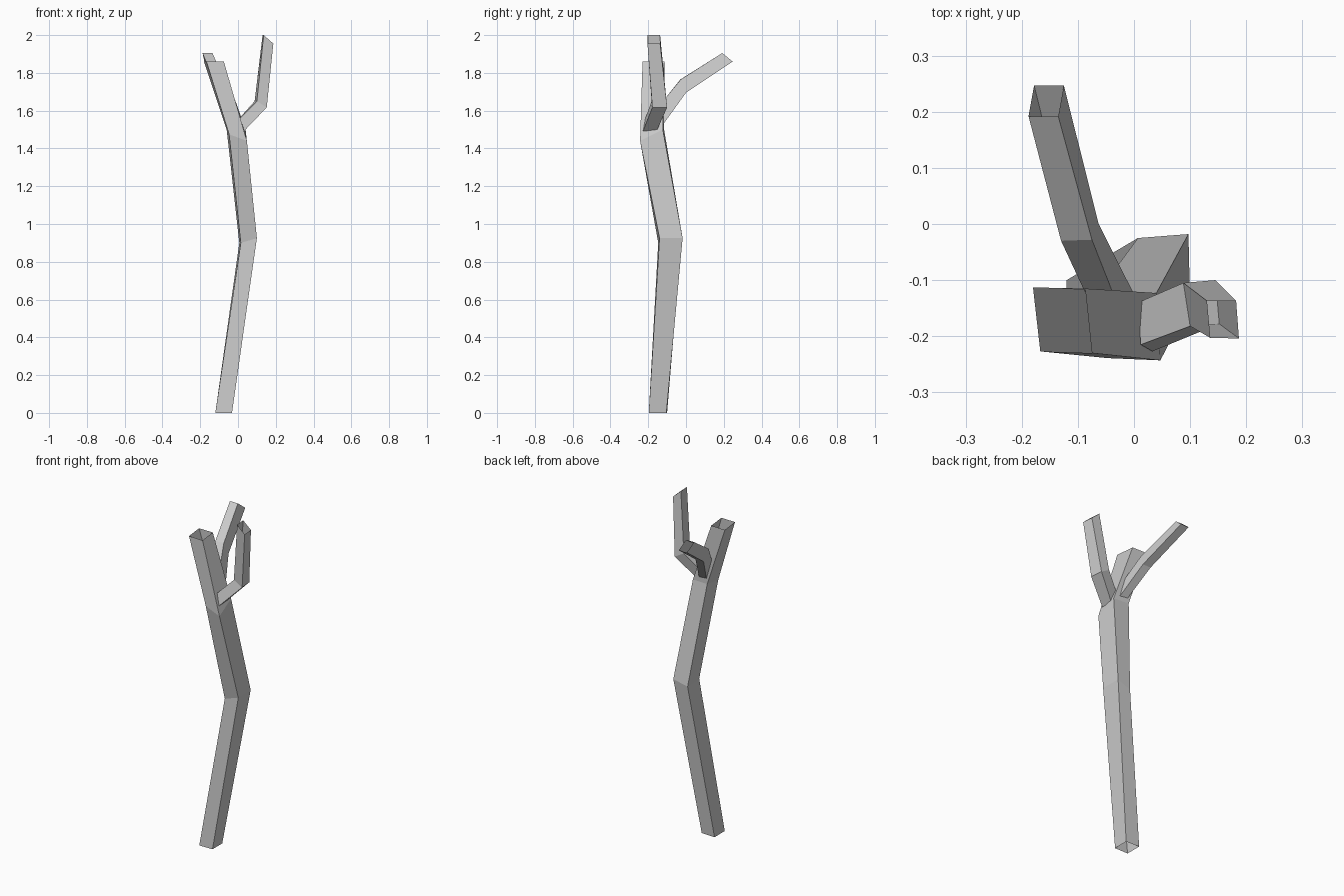
import bpy
import bmesh


def tube(name, rings):
    """Open four-sided tube lofted through the given corner rings."""
    bm = bmesh.new()
    loops = [[bm.verts.new(p) for p in ring] for ring in rings]
    for a, b in zip(loops, loops[1:]):
        for i in range(4):
            j = (i + 1) % 4
            bm.faces.new((a[i], a[j], b[j], b[i]))
    mesh = bpy.data.meshes.new(name)
    bm.to_mesh(mesh)
    bm.free()
    obj = bpy.data.objects.new(name, mesh)
    bpy.context.collection.objects.link(obj)
    return obj


# Trunk: front left, front right, back right, back left
tube("trunk", [
    [(-0.12, -0.197, 0), (-0.032, -0.197, 0), (-0.032, -0.104, 0), (-0.12, -0.10, 0)],
    [(0.015, -0.147, 0.90), (0.10, -0.14, 0.925), (0.097, -0.018, 0.925), (0.007, -0.025, 0.90)],
    [(-0.047, -0.239, 1.475), (0.047, -0.243, 1.44), (0.04, -0.123, 1.50), (-0.06, -0.116, 1.50)],
    [(-0.167, -0.227, 1.86), (-0.075, -0.23, 1.86), (-0.087, -0.115, 1.86), (-0.18, -0.113, 1.86)],
])

# Branch leaning back: lower left, lower right, upper right, upper left
tube("back_branch", [
    [(-0.05, -0.125, 1.522), (0.0, -0.125, 1.522), (-0.038, -0.122, 1.65), (-0.088, -0.12, 1.65)],
    [(-0.117, 0.0, 1.695), (-0.063, 0.0, 1.695), (-0.075, -0.028, 1.765), (-0.13, -0.03, 1.765)],
    [(-0.178, 0.247, 1.86), (-0.125, 0.247, 1.86), (-0.135, 0.192, 1.905), (-0.188, 0.192, 1.905)],
])

# Branch on the right: lower front, lower back, upper back, upper front
tube("right_branch", [
    [(0.033, -0.227, 1.493), (0.03, -0.155, 1.493), (0.007, -0.14, 1.56), (0.012, -0.215, 1.56)],
    [(0.152, -0.178, 1.617), (0.145, -0.10, 1.617), (0.088, -0.105, 1.65), (0.10, -0.182, 1.65)],
    [(0.187, -0.204, 1.955), (0.182, -0.137, 1.955), (0.13, -0.137, 2.0), (0.136, -0.203, 2.0)],
])
